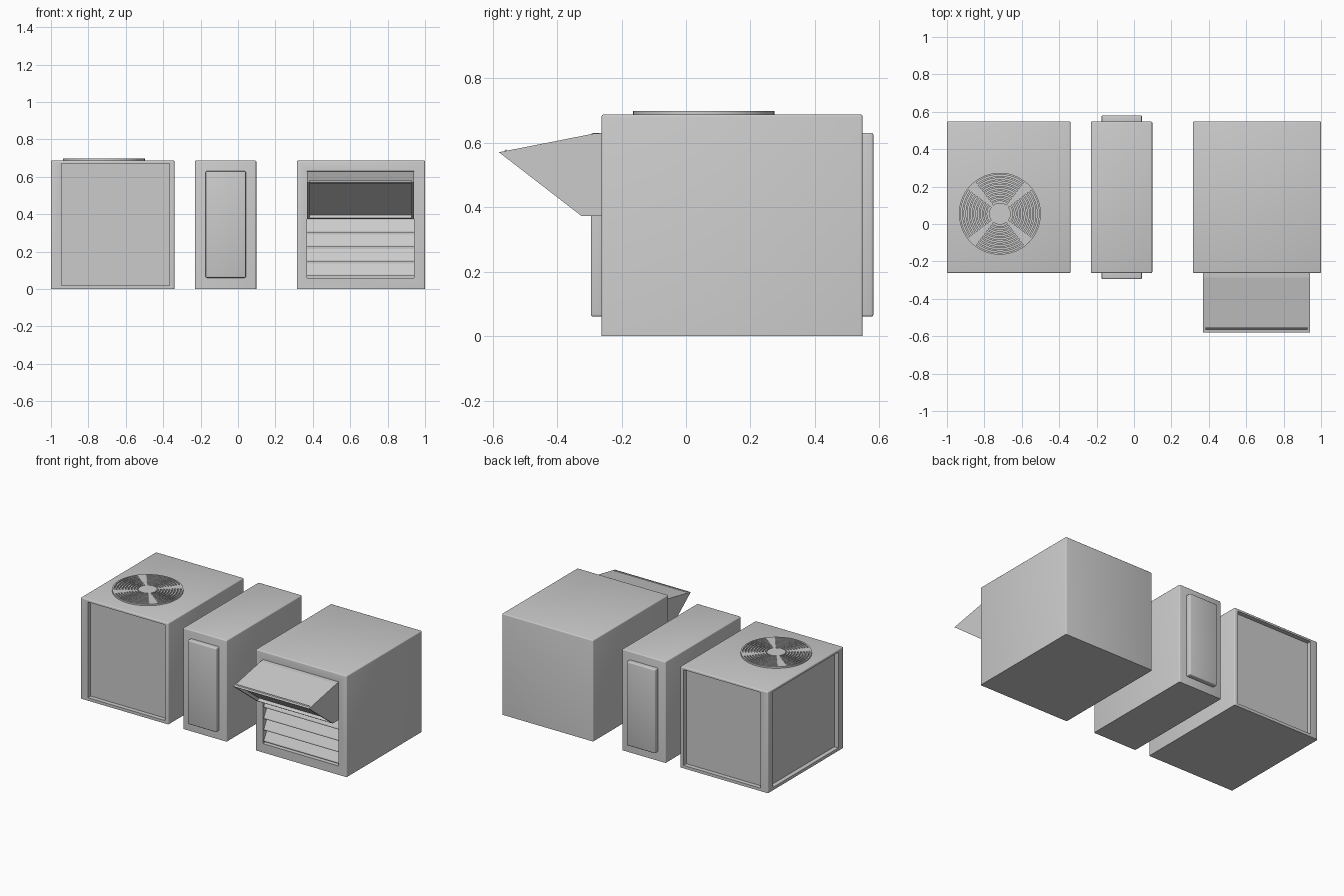
import bpy, bmesh
from math import cos, sin, pi, radians

if "Cube" in bpy.data.objects:
    bpy.data.objects.remove(bpy.data.objects["Cube"])

Y0, Y1, H = -0.262, 0.548, 0.687


def finish(name, bm):
    bmesh.ops.recalc_face_normals(bm, faces=bm.faces[:])
    me = bpy.data.meshes.new(name)
    bm.to_mesh(me)
    bm.free()
    ob = bpy.data.objects.new(name, me)
    bpy.context.collection.objects.link(ob)
    return ob


def activate(ob):
    bpy.ops.object.select_all(action='DESELECT')
    ob.select_set(True)
    bpy.context.view_layer.objects.active = ob


def box(name, x, y, z, bevel=0.0, keep_bottom=False):
    bm = bmesh.new()
    bmesh.ops.create_cube(bm, size=1)
    for v in bm.verts:
        v.co = [r[0] if c < 0 else r[1] for c, r in zip(v.co, (x, y, z))]
    if bevel:
        edges = [e for e in bm.edges
                 if not (keep_bottom and all(abs(v.co.z - z[0]) < 1e-5 for v in e.verts))]
        bmesh.ops.bevel(bm, geom=edges, offset=bevel, segments=3, profile=0.5, affect='EDGES')
    ob = finish(name, bm)
    if bevel:
        activate(ob)
        bpy.ops.object.shade_smooth_by_angle(angle=radians(35))
    return ob


def cut(ob, *ranges):
    cutter = box("cutter", *ranges)
    cutter.hide_render = True
    mod = ob.modifiers.new("recess", 'BOOLEAN')
    mod.operation, mod.solver, mod.object = 'DIFFERENCE', 'EXACT', cutter
    activate(ob)
    bpy.ops.object.modifier_apply(modifier=mod.name)
    bpy.data.objects.remove(cutter)


def extrude_x(name, profile, x0, x1):
    """Prism from a (y, z) profile; returns the bmesh and its side faces."""
    bm = bmesh.new()
    a = [bm.verts.new((x0, y, z)) for y, z in profile]
    b = [bm.verts.new((x1, y, z)) for y, z in profile]
    bm.faces.new(a)
    bm.faces.new(b)
    n = len(profile)
    sides = [bm.faces.new((a[i], a[(i + 1) % n], b[(i + 1) % n], b[i])) for i in range(n)]
    bmesh.ops.recalc_face_normals(bm, faces=bm.faces[:])
    return bm, sides


# Fan unit cabinet with recessed panels on front, back and left
fan_unit = box("fan_cabinet", (-1, -0.34), (Y0, Y1), (0, H), 0.007, True)
cut(fan_unit, (-0.945, -0.365), (Y0 - 0.1, Y0 + 0.03), (0.02, 0.67))
cut(fan_unit, (-0.945, -0.365), (Y1 - 0.03, Y1 + 0.1), (0.02, 0.67))
cut(fan_unit, (-1.1, -0.97), (-0.207, 0.493), (0.02, 0.67))

# Fan grille: hub, concentric quarter arcs and wedge-shaped spokes
FX, FY, FR = -0.717, 0.055, 0.219
ZB, ZT = H - 0.002, 0.698


def sector(bm, r0, r1, a0, a1, n):
    """Solid ring segment between two radii and two angles."""
    rows = []
    for i in range(n + 1):
        t = a0 + (a1 - a0) * i / n
        rows.append([bm.verts.new((FX + r * cos(t), FY + r * sin(t), z))
                     for r, z in ((r0, ZB), (r1, ZB), (r1, ZT), (r0, ZT))])
    for p, q in zip(rows, rows[1:]):
        for k in range(4):
            bm.faces.new((p[k], p[(k + 1) % 4], q[(k + 1) % 4], q[k]))
    bm.faces.new(rows[0])
    bm.faces.new(rows[-1])


bm = bmesh.new()
pitch = (FR - 0.06) / 9
for q in range(4):
    mid = q * pi / 2
    for i in range(9):
        r1 = FR - i * pitch
        sector(bm, r1 - pitch * 0.55, r1, mid - radians(37), mid + radians(37), 16)
    sector(bm, 0.05, FR, mid + radians(37), mid + radians(53), 4)
finish("fan_grille", bm)

bm = bmesh.new()
bmesh.ops.create_cone(bm, cap_ends=True, segments=40, radius1=0.058, radius2=0.058, depth=ZT - ZB)
bmesh.ops.translate(bm, verts=bm.verts[:], vec=(FX, FY, (ZB + ZT) / 2))
finish("fan_hub", bm)

# Middle cabinet with a raised door at each end
box("middle_cabinet", (-0.23, 0.098), (Y0, Y1), (0, H), 0.007, True)
box("front_door", (-0.173, 0.042), (-0.295, Y0 + 0.02), (0.06, 0.63), 0.007)
box("back_door", (-0.173, 0.042), (Y1 - 0.02, 0.581), (0.06, 0.63), 0.007)

# Intake cabinet with front recess
intake = box("intake_cabinet", (0.315, 1.0), (Y0, Y1), (0, H), 0.007, True)
cut(intake, (0.37, 0.94), (Y0 - 0.1, Y0 + 0.05), (0.06, 0.632))

# Sloping louvre slats
for i in range(4):
    zb = 0.06 + i * 0.077
    bm, _ = extrude_x("slat", [(Y0 + 0.012, zb + 0.010), (Y0 + 0.012, zb + 0.018),
                               (Y0 + 0.045, zb + 0.077), (Y0 + 0.055, zb + 0.077),
                               (Y0 + 0.055, zb + 0.010)], 0.37, 0.94)
    finish(f"louvre_slat_{i + 1}", bm)

# Intake hood with inset opening on its sloping underside
bm, sides = extrude_x("hood", [(Y0 + 0.05, 0.632), (-0.285, 0.628), (-0.58, 0.57),
                               (-0.325, 0.373), (Y0 + 0.05, 0.373)], 0.37, 0.94)
mouth = sides[2]
bmesh.ops.inset_region(bm, faces=[mouth], thickness=0.016)
normal = mouth.normal.copy()
res = bmesh.ops.extrude_face_region(bm, geom=[mouth])
moved = [g for g in res["geom"] if isinstance(g, bmesh.types.BMVert)]
bmesh.ops.translate(bm, verts=moved, vec=normal * -0.02)
if mouth.is_valid:
    bmesh.ops.delete(bm, geom=[mouth], context='FACES_ONLY')
finish("intake_hood", bm)
